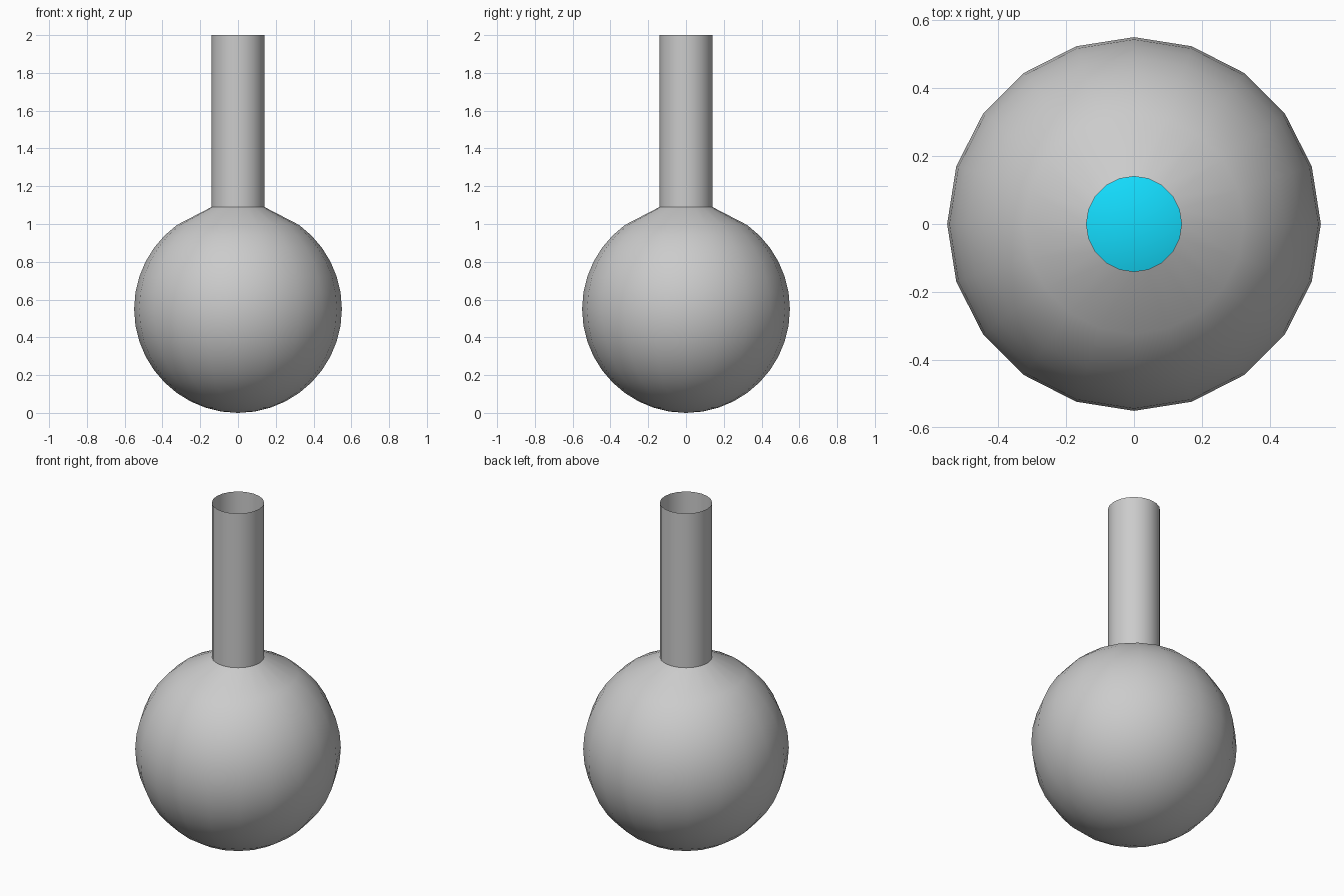
import bpy, bmesh
from math import sin, cos, pi, radians

if "Cube" in bpy.data.objects:
    bpy.data.objects.remove(bpy.data.objects["Cube"])

SEG = 20
R = 0.55


def lathe(name, profile):
    """Revolve (radius, z) points, listed bottom to top, around z."""
    bm = bmesh.new()
    rings = []
    for r, z in profile:
        count = 1 if r < 1e-5 else SEG
        rings.append([bm.verts.new((r * cos(2 * pi * i / SEG), r * sin(2 * pi * i / SEG), z))
                      for i in range(count)])
    for a, b in zip(rings, rings[1:]):
        for i in range(SEG):
            j = (i + 1) % SEG
            if len(a) == 1:
                bm.faces.new((a[0], b[j], b[i]))
            elif len(b) == 1:
                bm.faces.new((a[i], a[j], b[0]))
            else:
                bm.faces.new((a[i], a[j], b[j], b[i]))
    mesh = bpy.data.meshes.new(name)
    bm.to_mesh(mesh)
    bm.free()
    obj = bpy.data.objects.new(name, mesh)
    bpy.context.collection.objects.link(obj)
    bpy.ops.object.select_all(action='DESELECT')
    obj.select_set(True)
    bpy.context.view_layer.objects.active = obj
    bpy.ops.object.shade_smooth_by_angle(angle=radians(30))
    return obj


def ball(radius, last):
    """Half-circle profile in 9 degree steps from the bottom pole."""
    return [(radius * sin(k * pi / 20), R - radius * cos(k * pi / 20))
            for k in range(last + 1)]


# Flask: round bulb, sloped shoulder and open thin-walled neck
lathe("flask", ball(R, 16) + [(0.14, 1.09), (0.14, 2.0)])

# Liquid filling the bulb, seen through the neck
liquid = lathe("liquid", ball(0.5, 20))
mat = bpy.data.materials.new("liquid_cyan")
mat.diffuse_color = (0.007, 0.73, 1.0, 1.0)
mat.use_nodes = True
mat.node_tree.nodes["Principled BSDF"].inputs["Base Color"].default_value = mat.diffuse_color
liquid.data.materials.append(mat)
